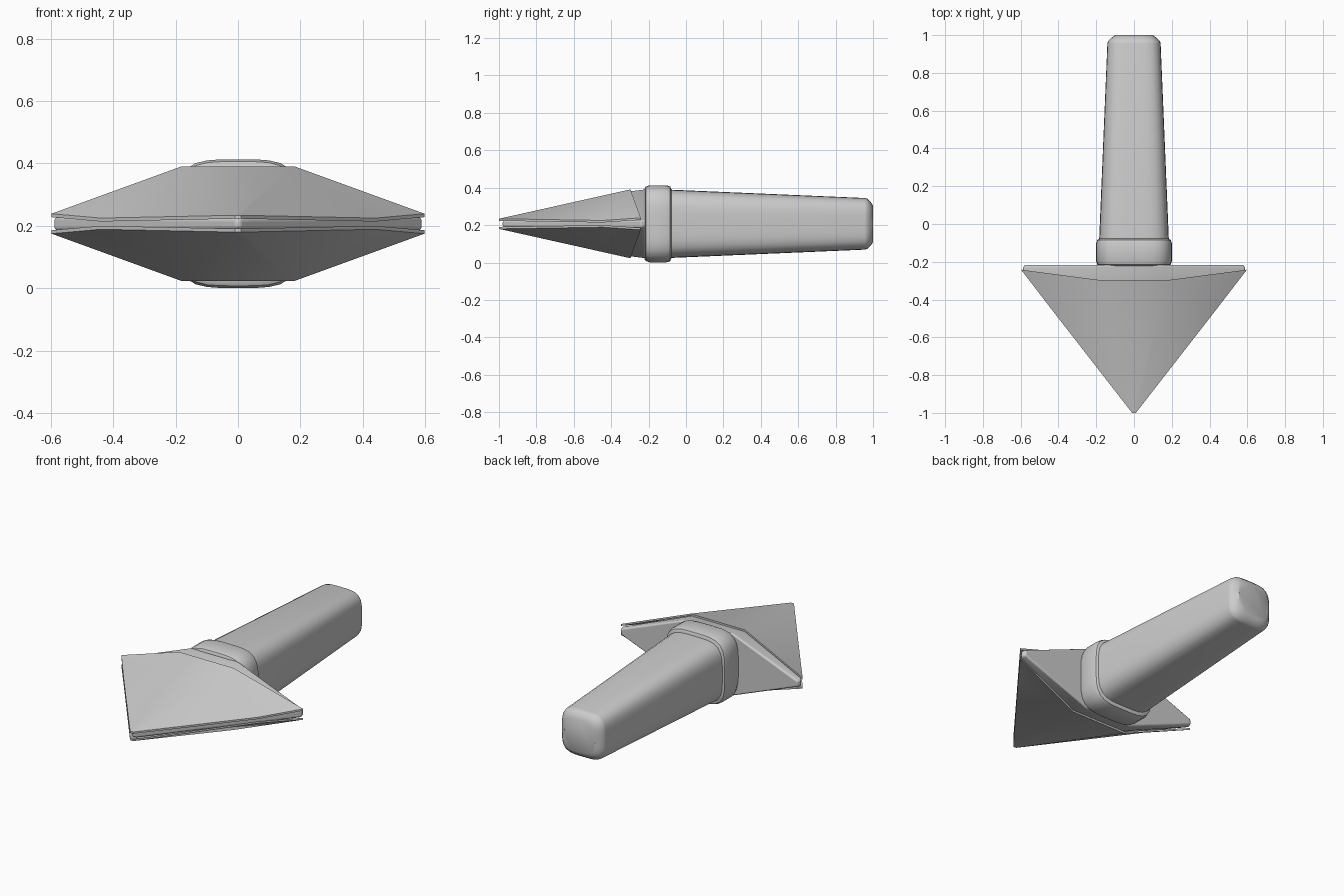
import bpy, bmesh, math

if "Cube" in bpy.data.objects:
    bpy.data.objects.remove(bpy.data.objects["Cube"])

ZC = 0.207  # height of the centre axis


def finish(name, bm, angle=35):
    bmesh.ops.recalc_face_normals(bm, faces=bm.faces)
    me = bpy.data.meshes.new(name)
    bm.to_mesh(me)
    bm.free()
    ob = bpy.data.objects.new(name, me)
    bpy.context.collection.objects.link(ob)
    bpy.ops.object.select_all(action='DESELECT')
    ob.select_set(True)
    bpy.context.view_layer.objects.active = ob
    bpy.ops.object.shade_smooth_by_angle(angle=math.radians(angle))
    return ob


def squircle_loft(name, rings, n=40, power=4.0):
    """Loft rounded-square rings of (y, half width, half height) along y."""
    bm = bmesh.new()
    loops = []
    for y, rx, rz in rings:
        loop = []
        for i in range(n):
            a = 2 * math.pi * i / n
            c, s = math.cos(a), math.sin(a)
            r = (abs(c) ** power + abs(s) ** power) ** (-1 / power)
            loop.append(bm.verts.new((rx * r * c, y, ZC + rz * r * s)))
        loops.append(loop)
    for a, b in zip(loops, loops[1:]):
        for i in range(n):
            j = (i + 1) % n
            bm.faces.new((a[i], a[j], b[j], b[i]))
    bm.faces.new(loops[0])
    bm.faces.new(loops[-1])
    return finish(name, bm)


# Tapered handle with a softened end
squircle_loft("handle", [(-0.12, 0.186, 0.184), (0.955, 0.141, 0.138), (0.968, 0.138, 0.135),
                         (0.985, 0.121, 0.12), (1.0, 0.10, 0.098)])

# Collar between handle and head
squircle_loft("collar", [(-0.222, 0.182, 0.187), (-0.215, 0.194, 0.199), (-0.195, 0.201, 0.206),
                         (-0.105, 0.201, 0.206), (-0.085, 0.195, 0.2), (-0.078, 0.184, 0.184)])

# Wedge-shaped core of the head, a softened convex body
bm = bmesh.new()
for sx in (-1, 1):
    for sz in (-1, 1):
        for x, y, z in [(0.008, -0.98, 0.014), (0.59, -0.24, 0.018), (0.17, -0.295, 0.174),
                        (0.58, -0.216, 0.016), (0.15, -0.216, 0.186)]:
            bm.verts.new((sx * x, y, ZC + sz * z))
bmesh.ops.convex_hull(bm, input=bm.verts)
bmesh.ops.dissolve_limit(bm, angle_limit=0.02, verts=bm.verts, edges=bm.edges)
core = finish("head_core", bm)
bev = core.modifiers.new("soft_edges", 'BEVEL')
bev.width = 0.014
bev.segments = 3
bev.limit_method = 'ANGLE'
bev.angle_limit = math.radians(25)


# Thin folded plates above and below the core
def plate(name, sign):
    bm = bmesh.new()
    half = [(0.01, -1.0, 0.027), (0.44, -0.447, 0.018), (0.598, -0.242, 0.032), (0.18, -0.297, 0.184)]
    layers = []
    for drop in (0.0, 0.011):
        layers.append([[bm.verts.new((s * x, y, ZC + sign * (z - drop))) for x, y, z in half]
                       for s in (1, -1)])
    for (r, l) in layers:
        bm.faces.new((l[0], r[0], r[3], l[3]))
        for p in (r, l):
            bm.faces.new((p[0], p[1], p[3]))
            bm.faces.new((p[1], p[2], p[3]))
    outer = layers[0][0] + layers[0][1][::-1]
    inner = layers[1][0] + layers[1][1][::-1]
    for i in range(8):
        j = (i + 1) % 8
        bm.faces.new((outer[i], outer[j], inner[j], inner[i]))
    finish(name, bm, 30)


plate("upper_plate", 1)
plate("lower_plate", -1)
